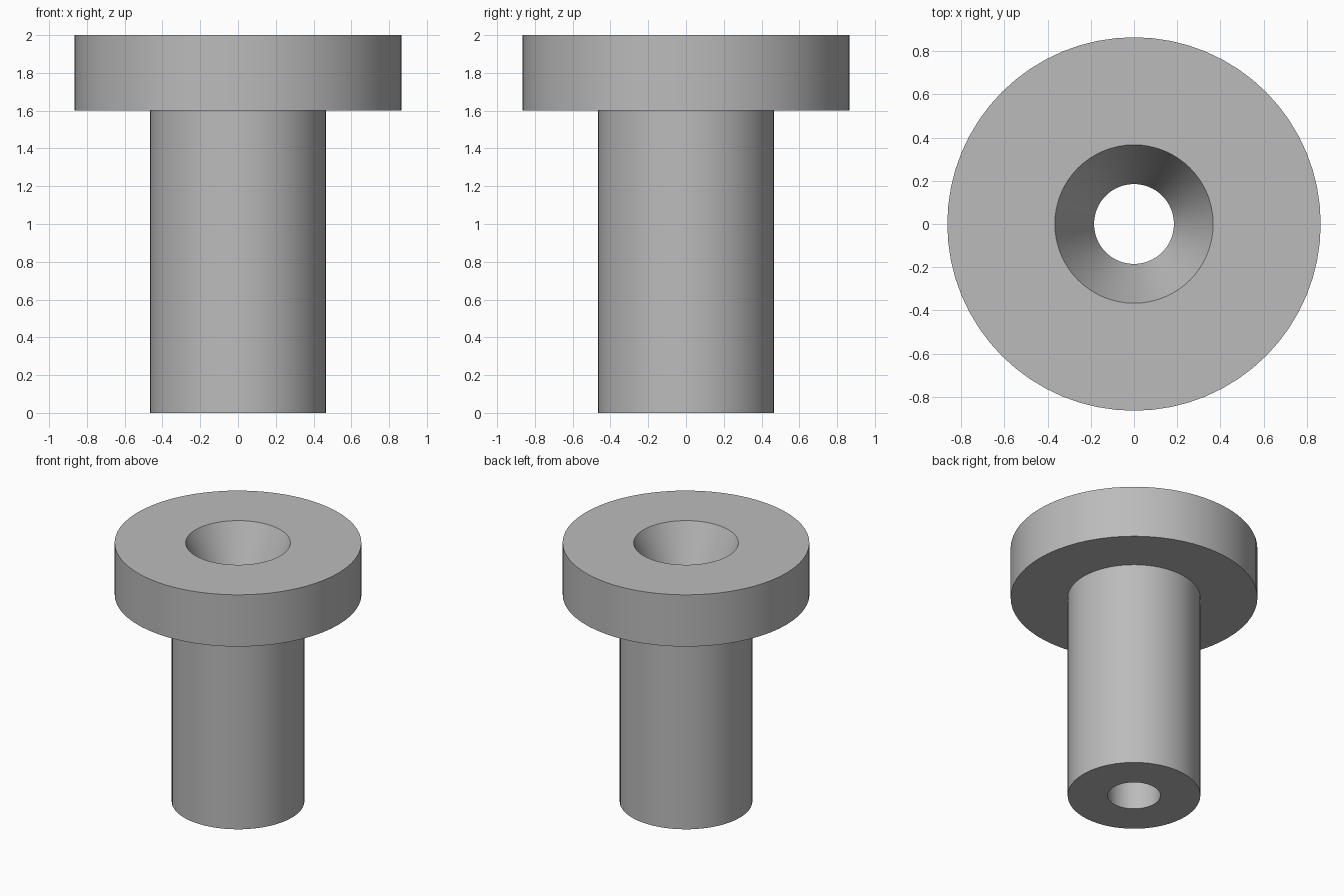
import bpy
import bmesh
from math import radians, tau
from mathutils import Matrix, Vector

cube = bpy.data.objects.get("Cube")
if cube:
    bpy.data.objects.remove(cube, do_unlink=True)

SEGMENTS = 64

grey = bpy.data.materials.new("plain grey")
grey.use_nodes = True
colour = (0.5, 0.5, 0.5, 1)
grey.diffuse_color = colour
grey.node_tree.nodes["Principled BSDF"].inputs["Base Color"].default_value = colour


def lathe(name, profile):
    """Revolve a closed (radius, height) profile about the z axis."""
    bm = bmesh.new()
    verts = [bm.verts.new((r, 0, z)) for r, z in profile]
    edges = [bm.edges.new((a, b)) for a, b in zip(verts, verts[1:] + verts[:1])]
    bmesh.ops.spin(bm, geom=verts + edges, cent=(0, 0, 0), axis=(0, 0, 1),
                   angle=tau, steps=SEGMENTS, use_merge=True)
    bmesh.ops.remove_doubles(bm, verts=bm.verts, dist=0.0001)
    bmesh.ops.recalc_face_normals(bm, faces=bm.faces)
    mesh = bpy.data.meshes.new(name)
    bm.to_mesh(mesh)
    bm.free()
    mesh.materials.append(grey)
    obj = bpy.data.objects.new(name, mesh)
    bpy.context.collection.objects.link(obj)
    bpy.ops.object.select_all(action="DESELECT")
    obj.select_set(True)
    bpy.context.view_layer.objects.active = obj
    bpy.ops.object.shade_smooth_by_angle(angle=radians(20))
    return obj


# Flanged bushing: bore, stem, wide head and countersunk mouth
FLANGE, STEM, MOUTH, BORE = 0.865, 0.465, 0.367, 0.185
HEIGHT, SHOULDER = 2.0, 1.6

lathe("flanged_bushing", [
    (BORE, 0), (STEM, 0), (STEM, SHOULDER), (FLANGE, SHOULDER),
    (FLANGE, HEIGHT), (MOUTH, HEIGHT), (BORE, SHOULDER),
])
